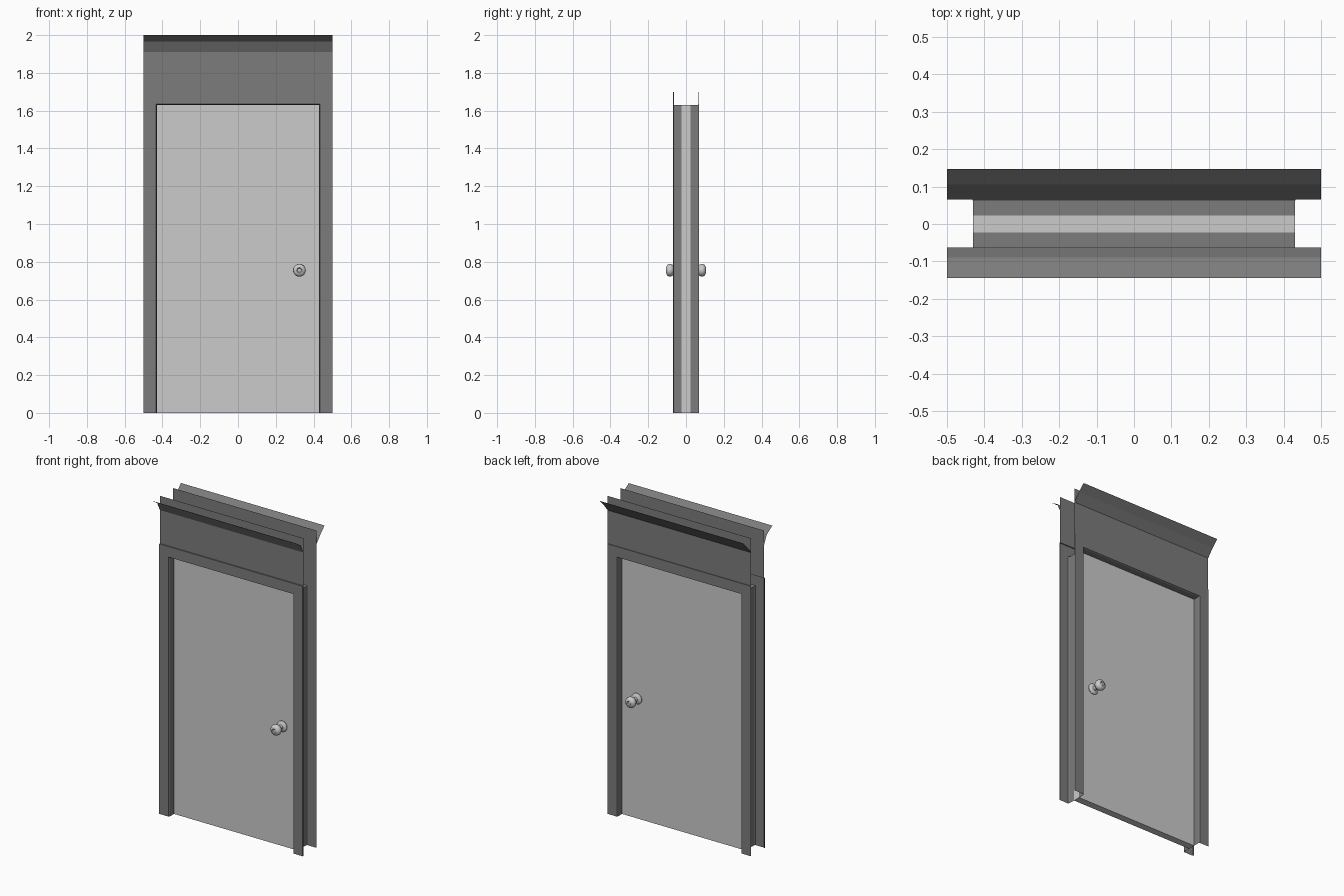
import bpy, bmesh, math

if "Cube" in bpy.data.objects:
    bpy.data.objects.remove(bpy.data.objects["Cube"])

dark = bpy.data.materials.new("frame_grey")
dark.diffuse_color = (0.2, 0.2, 0.2, 1)
dark.use_nodes = True
dark.node_tree.nodes["Principled BSDF"].inputs["Base Color"].default_value = dark.diffuse_color


def sheet(name, rows, side):
    """Skin rows of points into an open sheet whose faces look towards side * y."""
    bm = bmesh.new()
    grid = [[bm.verts.new(p) for p in row] for row in rows]
    for a, b in zip(grid, grid[1:]):
        for i in range(len(a) - 1):
            bm.faces.new((a[i], a[i + 1], b[i + 1], b[i]))
    bm.normal_update()
    if sum(f.normal.y * f.calc_area() for f in bm.faces) * side < 0:
        bmesh.ops.reverse_faces(bm, faces=bm.faces[:])
    return finish(name, bm, dark)


def finish(name, bm, mat=None):
    me = bpy.data.meshes.new(name)
    bm.to_mesh(me)
    bm.free()
    ob = bpy.data.objects.new(name, me)
    bpy.context.collection.objects.link(ob)
    if mat:
        me.materials.append(mat)
    return ob


def casing_row(d, y):
    w, h = 0.43 + d, 1.63 + d
    return [(-w, y, 0), (-w, y, h), (w, y, h), (w, y, 0)]


def across(y, z):
    return [(-0.5, y, z), (0.5, y, z)]


def knob(name, side):
    profile = [(0.034, 0.022), (0.034, 0.027), (0.027, 0.033), (0.013, 0.037),
               (0.012, 0.058), (0.018, 0.064), (0.029, 0.071), (0.034, 0.083),
               (0.031, 0.096), (0.021, 0.104), (0.014, 0.105), (0.010, 0.101),
               (0, 0.101)]
    bm = bmesh.new()
    vs = [bm.verts.new((0.325 + r, side * y, 0.755)) for r, y in profile]
    es = [bm.edges.new(p) for p in zip(vs, vs[1:])]
    bmesh.ops.spin(bm, geom=vs + es, cent=(0.325, 0, 0.755), axis=(0, 1, 0),
                   angle=math.tau, steps=20)
    bmesh.ops.remove_doubles(bm, verts=bm.verts[:], dist=0.0005)
    bmesh.ops.recalc_face_normals(bm, faces=bm.faces[:])
    # the open sheet must face outward along its axis
    tip = max(bm.faces, key=lambda f: f.calc_center_median().y * side)
    if tip.normal.y * side < 0:
        bmesh.ops.reverse_faces(bm, faces=bm.faces[:])
    ob = finish(name, bm)
    bpy.ops.object.select_all(action='DESELECT')
    ob.select_set(True)
    bpy.context.view_layer.objects.active = ob
    bpy.ops.object.shade_smooth_by_angle(angle=math.radians(40))


# door slab
bm = bmesh.new()
bmesh.ops.create_cube(bm, size=1)
for v in bm.verts:
    v.co = (v.co.x * 0.86, v.co.y * 0.045, (v.co.z + 0.5) * 1.63)
finish("door_slab", bm)

# jamb + casing, header board, crown and knob on each face
for label, s, wall, face, mid, tip in (
        ("front", -1, 0.063, 0.070, (0.090, 1.965), 0.145),
        ("back", 1, 0.065, 0.069, (0.106, 1.96), 0.147)):
    sheet(label + "_casing", [casing_row(d, s * y) for d, y in (
        (0, 0.0225), (0, 0.061), (0.004, face), (0.07, face), (0.07, wall))], s)
    sheet(label + "_header", [across(s * wall, 1.70), across(s * wall, 2.0)], s)
    sheet(label + "_crown", [across(s * wall, 1.91), across(s * mid[0], mid[1]),
                             across(s * tip, 2.0)], s)
    knob(label + "_knob", s)
